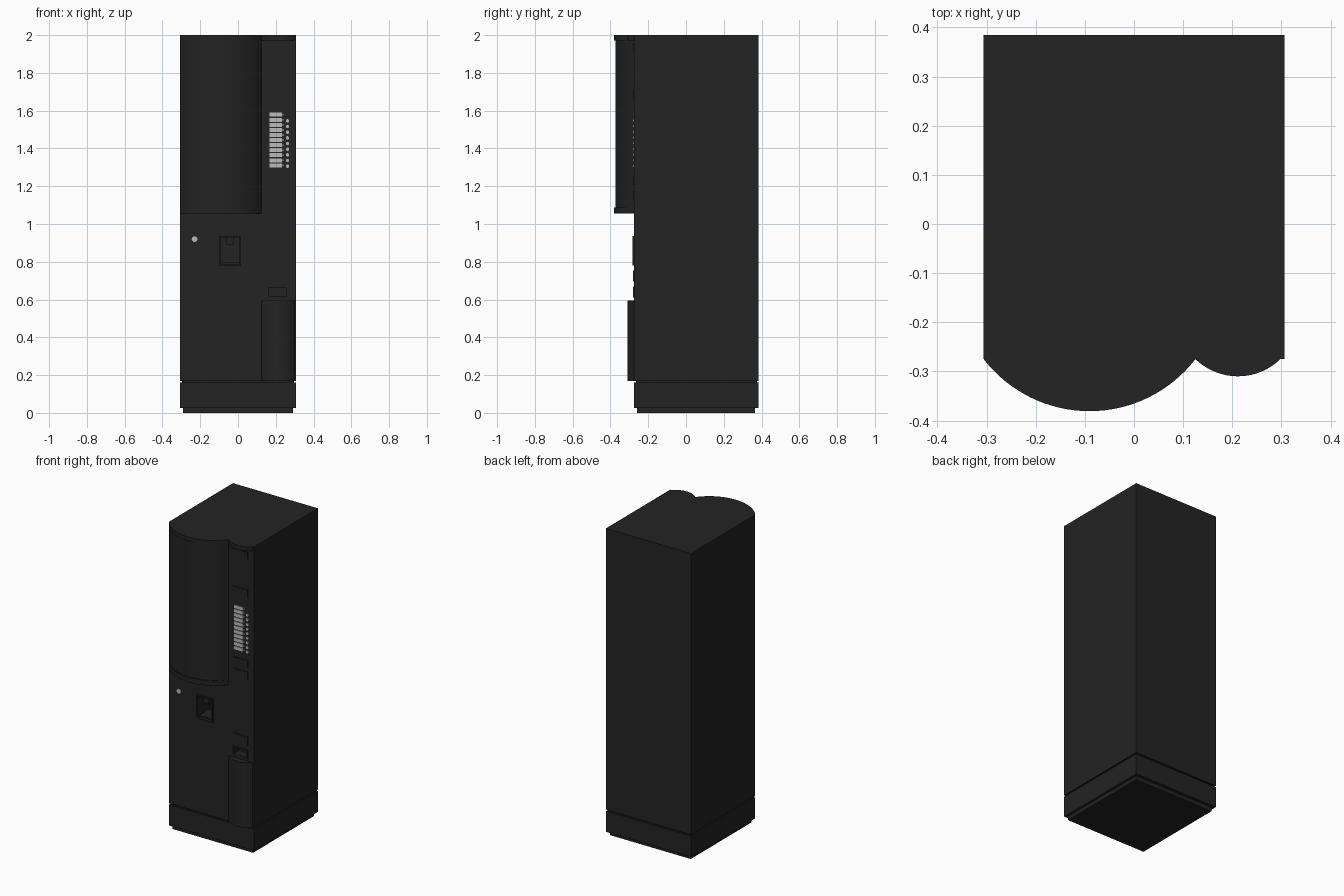
import bpy, bmesh, math
from mathutils import Matrix

if "Cube" in bpy.data.objects:
    bpy.data.objects.remove(bpy.data.objects["Cube"])


def material(name, level):
    m = bpy.data.materials.new(name)
    m.use_nodes = True
    m.diffuse_color = (level, level, level, 1)
    m.node_tree.nodes["Principled BSDF"].inputs["Base Color"].default_value = (level, level, level, 1)
    return m


BLACK = material("black paint", 0.017)
LIGHT = material("light grey", 0.5)
FRONT = -0.275   # plane of the cabinet front
BACK = 0.385
HALF = 0.306


def finish(name, bm, mat, smooth=False):
    bmesh.ops.recalc_face_normals(bm, faces=bm.faces)
    mesh = bpy.data.meshes.new(name)
    bm.to_mesh(mesh)
    bm.free()
    ob = bpy.data.objects.new(name, mesh)
    bpy.context.collection.objects.link(ob)
    mesh.materials.append(mat)
    bpy.ops.object.select_all(action='DESELECT')
    bpy.context.view_layer.objects.active = ob
    ob.select_set(True)
    if smooth:
        bpy.ops.object.shade_smooth_by_angle(angle=math.radians(30))
    return ob


def add_box(bm, x, y, z):
    size = [b - a for a, b in (x, y, z)]
    mid = [(a + b) / 2 for a, b in (x, y, z)]
    bmesh.ops.create_cube(bm, size=1, matrix=Matrix.Translation(mid) @ Matrix.Diagonal((*size, 1)))


def box(name, x, y, z, mat=BLACK):
    bm = bmesh.new()
    add_box(bm, x, y, z)
    return finish(name, bm, mat)


def add_disc(bm, x, z, radius, depth):
    place = Matrix.Translation((x, FRONT - depth / 2, z)) @ Matrix.Rotation(math.pi / 2, 4, 'X')
    bmesh.ops.create_cone(bm, cap_ends=True, segments=16, radius1=radius, radius2=radius,
                          depth=depth, matrix=place)


def bulge(name, x, depth, z, part=(0, 1), steps=32):
    """Prism with a circular-arc front; part picks a slice of its width."""
    half, mid = (x[1] - x[0]) / 2, (x[0] + x[1]) / 2
    radius = (half ** 2 + depth ** 2) / (2 * depth)
    reach = math.asin(half / radius)
    bm = bmesh.new()
    outline = []
    for i in range(steps + 1):
        a = reach * (2 * (part[0] + (part[1] - part[0]) * i / steps) - 1)
        outline.append((mid + radius * math.sin(a), FRONT + radius - depth - radius * math.cos(a)))
    # the back of the prism sinks slightly into the cabinet
    outline += [(outline[-1][0], FRONT + 0.01), (outline[0][0], FRONT + 0.01)]
    face = bm.faces.new([bm.verts.new((px, py, z[0])) for px, py in outline])
    top = bmesh.ops.extrude_face_region(bm, geom=[face])["geom"]
    bmesh.ops.translate(bm, vec=(0, 0, z[1] - z[0]),
                        verts=[v for v in top if isinstance(v, bmesh.types.BMVert)])
    return finish(name, bm, BLACK, True)


def cut(target, x, depth, z):
    cutter = box("cutter", x, (FRONT - 0.05, FRONT + depth), z)
    cutter.hide_render = True
    mod = target.modifiers.new("recess", 'BOOLEAN')
    mod.operation = 'DIFFERENCE'
    mod.solver = 'EXACT'
    mod.object = cutter
    bpy.context.view_layer.objects.active = target
    bpy.ops.object.modifier_apply(modifier=mod.name)
    bpy.data.objects.remove(cutter)


def frame(name, x, z, width, depth):
    """Raised rim around a rectangle on the front."""
    y = (FRONT - depth, FRONT + 0.002)
    bm = bmesh.new()
    for xs in ((x[0], x[0] + width), (x[1] - width, x[1])):
        add_box(bm, xs, y, z)
    for zs in ((z[0], z[0] + width), (z[1] - width, z[1])):
        add_box(bm, (x[0] + width, x[1] - width), y, zs)
    return finish(name, bm, BLACK)


# Cabinet, plinth and foot
cabinet = box("cabinet", (-HALF, HALF), (FRONT, BACK), (0.17, 2))
cut(cabinet, (-0.093, 0.008), 0.12, (0.787, 0.928))
cut(cabinet, (0.162, 0.258), 0.05, (0.618, 0.66))
box("plinth_gap", (-0.296, 0.296), (FRONT + 0.01, BACK - 0.01), (0.15, 0.18))
box("plinth", (-HALF, HALF), (FRONT, BACK), (0.025, 0.16))
box("foot", (-0.29, 0.29), (FRONT + 0.016, BACK - 0.02), (0, 0.03))

# Curved upper door: recessed panel inside a rim
DOOR = (-HALF, 0.125)
bulge("upper_door_panel", (-0.302, 0.121), 0.099, (1.06, 1.99))
bulge("upper_door_bottom_rail", DOOR, 0.106, (1.055, 1.087))
bulge("upper_door_top_rail", DOOR, 0.106, (1.972, 2))
bulge("upper_door_right_stile", DOOR, 0.106, (1.08, 1.98), (0, 0.05), 4)
bulge("upper_door_left_stile", DOOR, 0.106, (1.08, 1.98), (0.94, 1), 4)

# Curved control column: top cap and lower door
COLUMN = (0.125, 0.298)
bulge("column_cap", COLUMN, 0.035, (1.972, 2))
bulge("lower_door", COLUMN, 0.035, (0.17, 0.595))

# Cup bay with spout, and coin return
frame("cup_bay_rim", (-0.101, 0.016), (0.779, 0.936), 0.008, 0.009)
box("spout", (-0.063, -0.023), (FRONT + 0.005, FRONT + 0.06), (0.888, 0.93))
box("cup_shelf", (-0.093, 0.008), (FRONT + 0.01, FRONT + 0.115), (0.785, 0.795))
frame("coin_return_rim", (0.154, 0.266), (0.61, 0.668), 0.008, 0.006)

# Flat plates on the control column
for name, low, high in (("name_plate", 1.91, 1.955), ("display", 1.655, 1.71),
                        ("coin_plate", 1.21, 1.25), ("note_slot", 1.13, 1.175),
                        ("return_plate", 0.695, 0.755)):
    box(name, (0.16, 0.266), (FRONT - 0.005, FRONT + 0.002), (low, high))

# Selection labels with tick marks, and the row of buttons
bm = bmesh.new()
for i in range(11):
    z = 1.3 + i * 0.0268
    add_box(bm, (0.168, 0.232), (FRONT - 0.004, FRONT + 0.001), (z, z + 0.021))
    add_box(bm, (0.236, 0.242), (FRONT - 0.004, FRONT + 0.001), (z + 0.006, z + 0.015))
finish("selection_labels", bm, LIGHT)
bm = bmesh.new()
for i in range(9):
    add_disc(bm, 0.262, 1.306 + i * 0.03, 0.009, 0.006)
finish("selection_buttons", bm, LIGHT)

# Door lock
bm = bmesh.new()
add_disc(bm, -0.23, 0.92, 0.015, 0.006)
finish("door_lock", bm, LIGHT)
